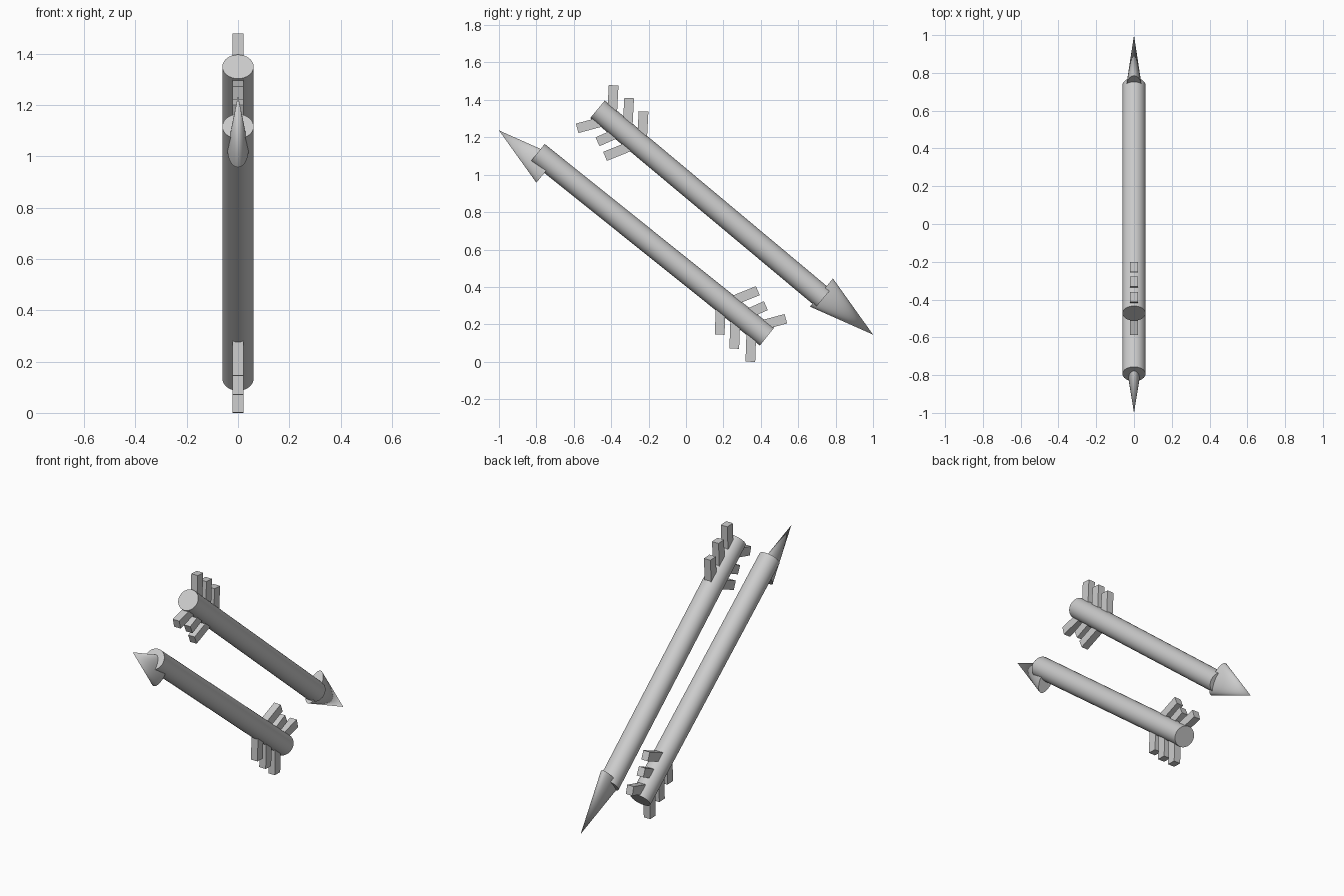
import bpy, math
from mathutils import Vector

cube = bpy.data.objects.get("Cube")
if cube:
    bpy.data.objects.remove(cube, do_unlink=True)

COLOUR = (0.6, 0.6, 0.6, 1)
grey = bpy.data.materials.new("plain_grey")
grey.use_nodes = True
grey.diffuse_color = COLOUR
grey.node_tree.nodes["Principled BSDF"].inputs["Base Color"].default_value = COLOUR


def finish(name, smooth):
    ob = bpy.context.object
    ob.name = name
    ob.data.materials.append(grey)
    if smooth:
        bpy.ops.object.shade_smooth_by_angle(angle=math.radians(40))
    return ob


def rod(name, start, end, r_start, r_end, flat=1.0):
    """Round or tapered rod between two (y, z) points, squashed along x by flat."""
    a, b = Vector((0, *start)), Vector((0, *end))
    d = b - a
    bpy.ops.mesh.primitive_cone_add(
        vertices=32, radius1=r_start, radius2=r_end, depth=d.length,
        location=(a + b) / 2,
        rotation=(math.atan2(d.z, d.y) - math.pi / 2, 0, 0))
    ob = finish(name, True)
    ob.scale.x = flat


def vane(name, tip, angle, length):
    """Rectangular feather block whose outer end is centred on tip."""
    t = math.radians(angle)
    out = Vector((0, math.cos(t), math.sin(t)))
    bpy.ops.mesh.primitive_cube_add(
        size=1, location=Vector((0, *tip)) - out * length / 2,
        rotation=(t - math.pi / 2, 0, 0))
    finish(name, False).scale = (0.043, 0.052, length)


# Each arrow: shaft ends, head base and tip, head radius, feather tips with angles
arrows = {
    "upper": dict(
        shaft=((-0.473, 1.35), (0.735, 0.34)),
        head=((0.724, 0.37), (1.0, 0.145)), radius=0.097,
        vanes=[(-0.387, 1.478, 87), (-0.304, 1.41, 87), (-0.227, 1.338, 87),
               (-0.582, 1.248, 195), (-0.473, 1.176, 204), (-0.433, 1.098, 202)]),
    "lower": dict(
        shaft=((0.433, 0.134), (-0.794, 1.117)),
        head=((-0.743, 1.027), (-1.0, 1.237)), radius=0.09,
        vanes=[(0.344, 0.0, 268), (0.258, 0.07, 268), (0.18, 0.145, 268),
               (0.534, 0.23, 15), (0.427, 0.30, 24), (0.384, 0.38, 22)]),
}

for label, arrow in arrows.items():
    rod(f"{label}_arrow_shaft", *arrow["shaft"], 0.061, 0.061)
    rod(f"{label}_arrow_head", *arrow["head"], arrow["radius"], 0,
        flat=0.041 / arrow["radius"])
    for i, (y, z, angle) in enumerate(arrow["vanes"]):
        vane(f"{label}_arrow_feather_{i + 1}", (y, z), angle, 0.16 if i in (3, 4) else 0.19)
